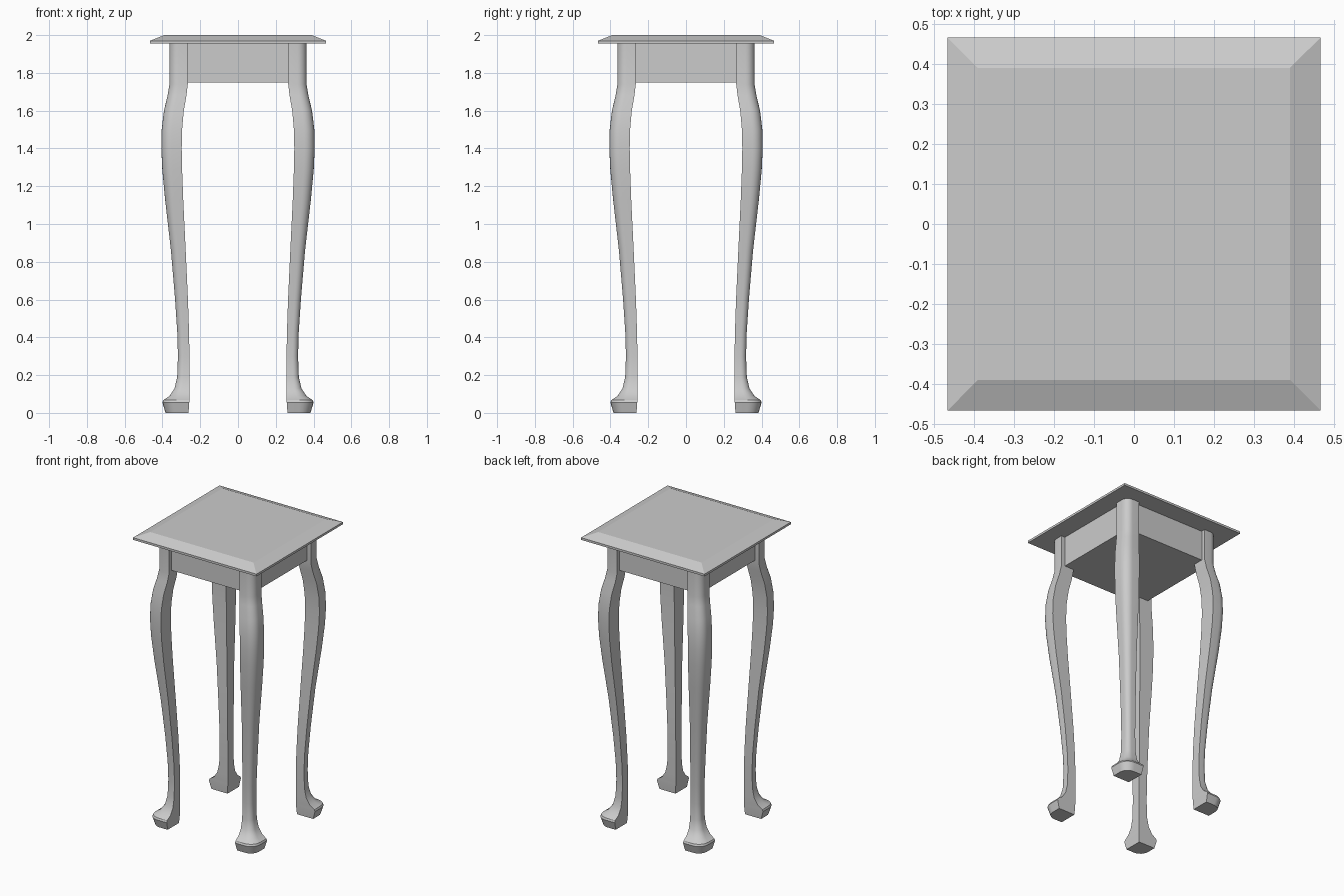
import bpy, bmesh, math

if "Cube" in bpy.data.objects:
    bpy.data.objects.remove(bpy.data.objects["Cube"])

grey = bpy.data.materials.new("light_grey")
grey.use_nodes = True
GREY = (0.6, 0.6, 0.6, 1.0)
grey.diffuse_color = GREY
grey.node_tree.nodes["Principled BSDF"].inputs["Base Color"].default_value = GREY


def loft(name, rings, smooth=False):
    """Join matching rings of points into one closed solid."""
    bm = bmesh.new()
    loops = [[bm.verts.new(p) for p in ring] for ring in rings]
    n = len(loops[0])
    for a, b in zip(loops, loops[1:]):
        for i in range(n):
            j = (i + 1) % n
            bm.faces.new((a[i], a[j], b[j], b[i]))
    bm.faces.new(loops[0])
    bm.faces.new(loops[-1])
    bmesh.ops.recalc_face_normals(bm, faces=bm.faces)
    mesh = bpy.data.meshes.new(name)
    bm.to_mesh(mesh)
    bm.free()
    mesh.materials.append(grey)
    obj = bpy.data.objects.new(name, mesh)
    bpy.context.collection.objects.link(obj)
    if smooth:
        bpy.ops.object.select_all(action="DESELECT")
        obj.select_set(True)
        bpy.context.view_layer.objects.active = obj
        bpy.ops.object.shade_smooth_by_angle(angle=math.radians(30))
    return obj


def square(h, z):
    return [(-h, -h, z), (h, -h, z), (h, h, z), (-h, h, z)]


# Table top with a sloping border
loft("table_top", [square(0.466, 1.955), square(0.466, 1.97), square(0.39, 2.0)])

# Apron box under the top
loft("apron", [square(0.335, 1.75), square(0.335, 1.955)])

# Curved leg: height, inner edge, outer edge
PROFILE = [
    (0, 0.262, 0.384), (0.055, 0.258, 0.4), (0.068, 0.258, 0.395),
    (0.09, 0.257, 0.362), (0.13, 0.257, 0.336), (0.19, 0.257, 0.322),
    (0.3, 0.257, 0.318), (0.42, 0.259, 0.321), (0.6, 0.265, 0.333),
    (0.86, 0.277, 0.355), (1.13, 0.29, 0.386), (1.29, 0.296, 0.401),
    (1.4, 0.298, 0.406), (1.5, 0.296, 0.404), (1.6, 0.287, 0.392),
    (1.68, 0.273, 0.373), (1.74, 0.266, 0.363), (1.955, 0.266, 0.363),
]
ARC_STEPS = 6


def leg_section(z, inner, outer, sx, sy):
    """Square section whose outward corner is rounded."""
    r = (outer - inner) * 0.5
    pts = [(inner, inner), (outer, inner)]
    for k in range(ARC_STEPS + 1):
        a = math.pi / 2 * k / ARC_STEPS
        pts.append((outer - r + r * math.cos(a), outer - r + r * math.sin(a)))
    pts.append((inner, outer))
    return [(sx * x, sy * y, z) for x, y in pts]


for end, sy in (("front", -1), ("back", 1)):
    for side, sx in (("left", 1), ("right", -1)):
        rings = [leg_section(*row, sx, sy) for row in PROFILE]
        loft(f"{end}_{side}_leg", rings, smooth=True)
